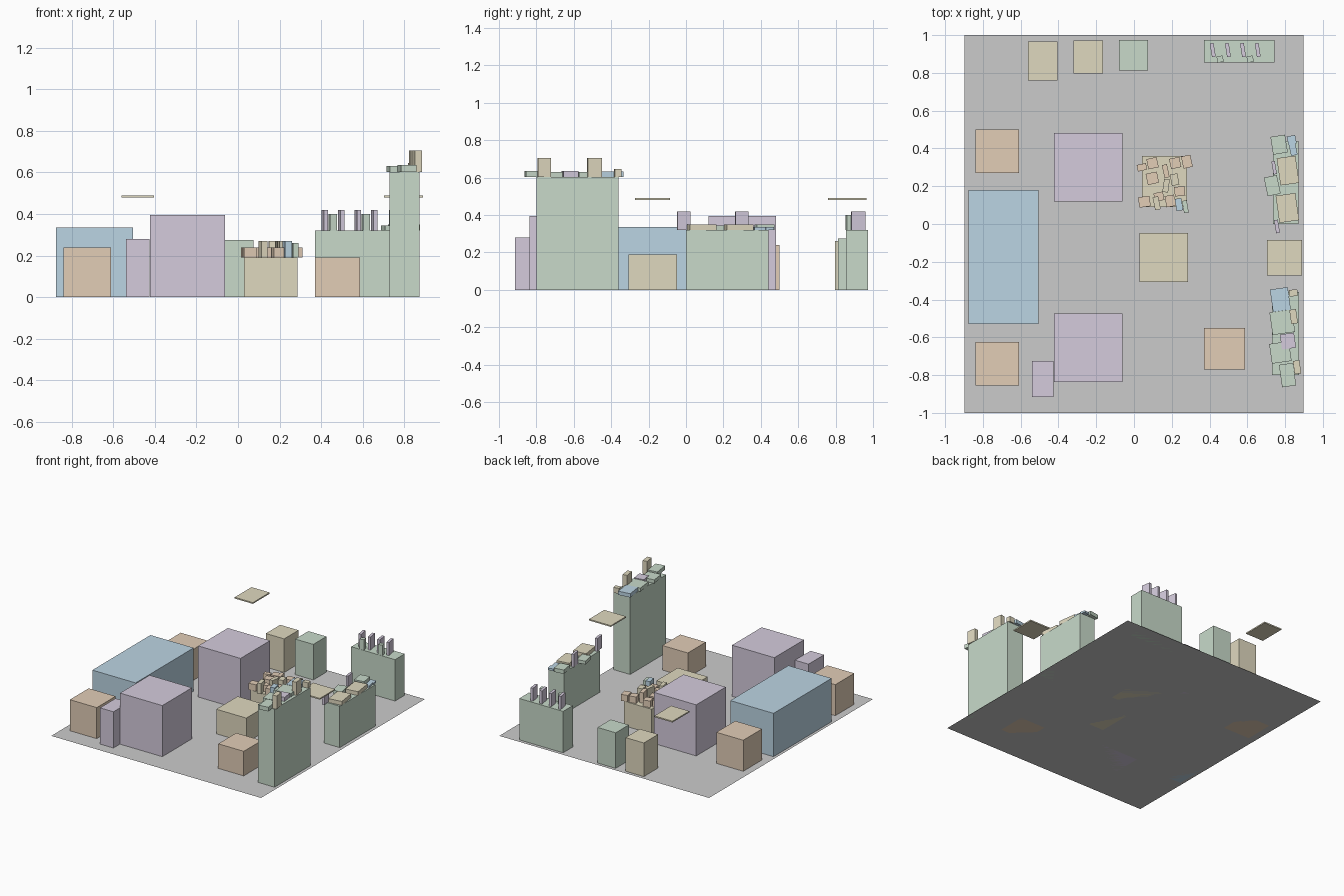
import bpy, math

COLORS = {
    "blue": (0.50, 0.66, 0.77, 1), "orange": (0.76, 0.61, 0.47, 1),
    "purple": (0.66, 0.60, 0.72, 1), "khaki": (0.74, 0.69, 0.52, 1),
    "green": (0.58, 0.70, 0.59, 1),
}
MATS = {}
for key, rgba in COLORS.items():
    MATS[key] = bpy.data.materials.new(key)
    MATS[key].diffuse_color = rgba


def block(name, color, cx, cy, sx, sy, z0, z1, deg=0):
    """Box from its centre, size, height range and turn about z."""
    bpy.ops.mesh.primitive_cube_add(size=1, location=(cx, cy, (z0 + z1) / 2))
    ob = bpy.context.object
    ob.name = name
    ob.scale = (sx, sy, z1 - z0)
    ob.rotation_euler.z = math.radians(deg)
    ob.data.materials.append(MATS[color])
    return ob


def span(name, color, x0, x1, y0, y1, z1, z0=0.0):
    return block(name, color, (x0 + x1) / 2, (y0 + y1) / 2, x1 - x0, y1 - y0, z0, z1)


# floor
bpy.ops.mesh.primitive_plane_add(size=1)
bpy.context.object.name = "floor"
bpy.context.object.scale = (1.795, 2, 1)

# seating group
span("sofa", "blue", -0.875, -0.505, -0.53, 0.18, 0.335)
for n, y in enumerate((0.385, -0.74)):
    block(f"side_table_{n}", "orange", -0.725, y, 0.23, 0.23, 0, 0.24)
for n, y in enumerate((0.30, -0.655)):
    block(f"armchair_{n}", "purple", -0.243, y, 0.362, 0.362, 0, 0.395)
span("footrest", "purple", -0.54, -0.425, -0.915, -0.725, 0.28)

# tables and small cabinets
span("low_table", "khaki", 0.03, 0.287, -0.308, -0.047, 0.19)
span("block_table", "khaki", 0.042, 0.28, 0.09, 0.36, 0.19)
span("stool", "orange", 0.37, 0.588, -0.77, -0.55, 0.19)
span("back_cabinet_a", "khaki", -0.32, -0.163, 0.797, 0.972, 0.26)
span("back_cabinet_b", "green", -0.08, 0.075, 0.813, 0.973, 0.275)

# wall shelves
span("wall_shelf_back", "khaki", -0.56, -0.405, 0.76, 0.965, 0.49, 0.48)
span("wall_shelf_right", "khaki", 0.703, 0.89, -0.272, -0.085, 0.49, 0.48)

# bookcases
span("bookcase_back", "green", 0.37, 0.745, 0.855, 0.973, 0.32)
span("bookcase_low", "green", 0.735, 0.87, 0.0, 0.44, 0.32)
span("bookcase_tall", "green", 0.73, 0.873, -0.80, -0.36, 0.603)

# upright books on the back bookcase
for n, x in enumerate((0.417, 0.497, 0.577, 0.655)):
    block(f"book_{n}", "purple", x, 0.921, 0.02, 0.074, 0.32, 0.42, 9)
for n, x in enumerate((0.456, 0.615)):
    block(f"cup_{n}", "green", x, 0.873, 0.033, 0.033, 0.32, 0.40, 12)

# scattered items: colour, x, y, width, depth, bottom, top, turn
LOW = [
    ("green", 0.768, 0.42, 0.078, 0.095, 0.32, 0.35, 9),
    ("blue", 0.835, 0.445, 0.045, 0.045, 0.32, 0.335, 12),
    ("blue", 0.843, 0.393, 0.035, 0.06, 0.32, 0.335, 12),
    ("purple", 0.742, 0.298, 0.018, 0.07, 0.32, 0.42, 9),
    ("green", 0.732, 0.203, 0.07, 0.10, 0.32, 0.345, 12),
    ("khaki", 0.815, 0.283, 0.10, 0.145, 0.32, 0.35, 8),
    ("khaki", 0.812, 0.085, 0.105, 0.145, 0.32, 0.35, 8),
    ("purple", 0.757, -0.013, 0.02, 0.07, 0.32, 0.42, 9),
]
TALL = [
    ("blue", 0.775, -0.40, 0.095, 0.12, 0.603, 0.632, 8),
    ("khaki", 0.843, -0.365, 0.045, 0.035, 0.603, 0.645, 5),
    ("khaki", 0.845, -0.49, 0.035, 0.075, 0.603, 0.705, 8),
    ("green", 0.785, -0.52, 0.12, 0.12, 0.603, 0.63, 8),
    ("purple", 0.815, -0.62, 0.075, 0.08, 0.603, 0.635, 8),
    ("green", 0.775, -0.68, 0.105, 0.105, 0.603, 0.63, 8),
    ("green", 0.813, -0.80, 0.075, 0.12, 0.603, 0.635, 8),
    ("khaki", 0.863, -0.758, 0.035, 0.07, 0.603, 0.705, 8),
]
CUBES = [
    ("orange", 0.042, 0.30, 0.05, 0.035, 0.19, 0.24, 12),
    ("orange", 0.098, 0.322, 0.055, 0.055, 0.19, 0.24, 12),
    ("orange", 0.097, 0.242, 0.06, 0.06, 0.19, 0.24, 12),
    ("orange", 0.218, 0.323, 0.055, 0.055, 0.19, 0.24, 12),
    ("orange", 0.28, 0.33, 0.05, 0.065, 0.19, 0.24, 12),
    ("orange", 0.168, 0.28, 0.027, 0.07, 0.19, 0.27, 12),
    ("khaki", 0.17, 0.203, 0.03, 0.07, 0.19, 0.27, -8),
    ("khaki", 0.215, 0.235, 0.04, 0.06, 0.19, 0.27, 10),
    ("orange", 0.242, 0.173, 0.055, 0.05, 0.19, 0.24, 5),
    ("orange", 0.055, 0.118, 0.06, 0.055, 0.19, 0.24, 8),
    ("khaki", 0.12, 0.11, 0.03, 0.07, 0.19, 0.27, 12),
    ("orange", 0.132, 0.145, 0.05, 0.045, 0.19, 0.24, 12),
    ("orange", 0.192, 0.122, 0.05, 0.06, 0.19, 0.24, 10),
    ("blue", 0.238, 0.103, 0.035, 0.065, 0.19, 0.27, 10),
    ("green", 0.272, 0.092, 0.025, 0.065, 0.19, 0.26, 10),
]
for label, items in (("low_case_item", LOW), ("tall_case_item", TALL), ("toy_block", CUBES)):
    for n, it in enumerate(items):
        block(f"{label}_{n}", *it)
